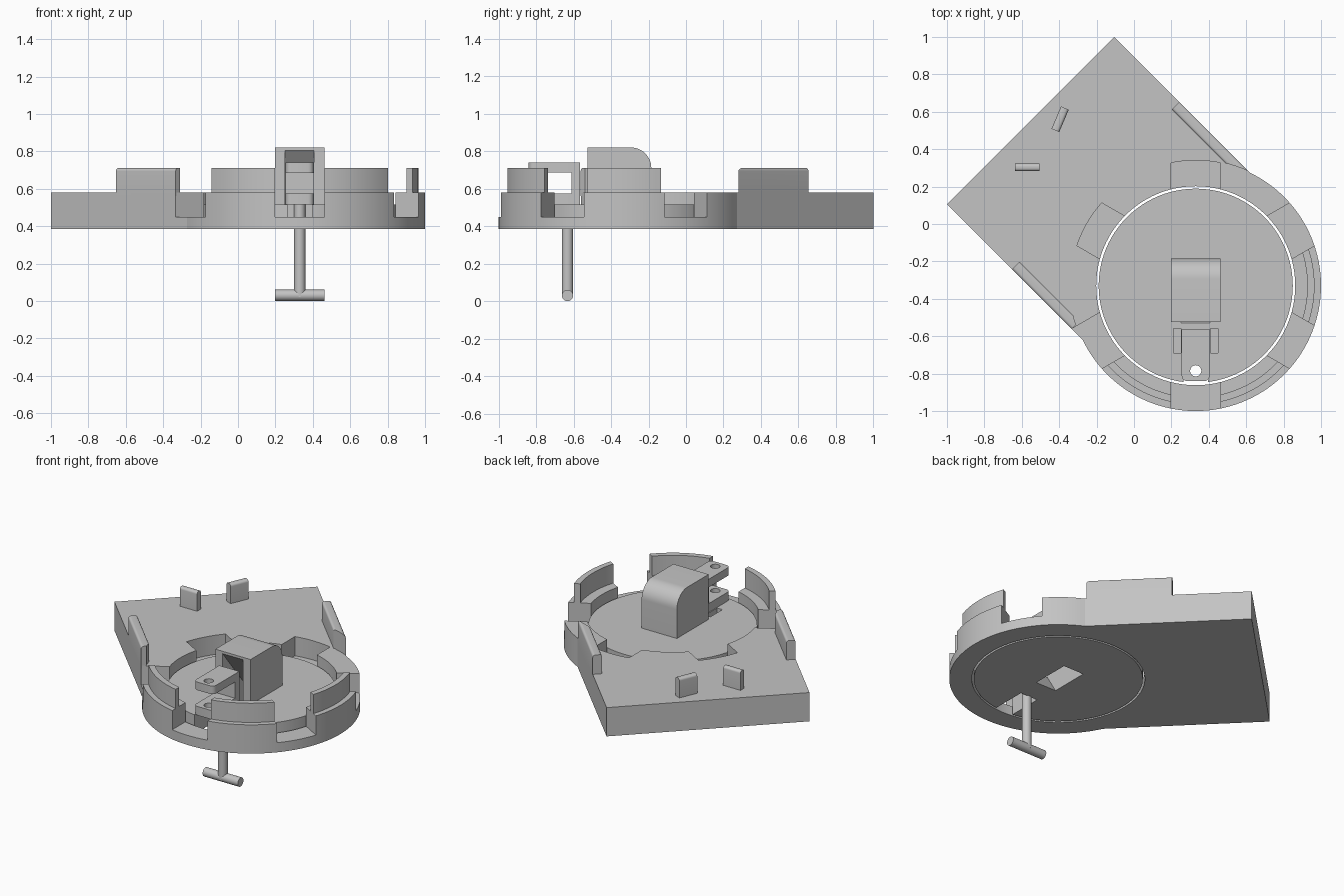
import bpy, bmesh, math
from math import sin, cos, asin, radians, pi
from mathutils import Matrix, Vector

cube = bpy.data.objects.get("Cube")
if cube:
    bpy.data.objects.remove(cube, do_unlink=True)

CX, CY = 0.33, -0.33             # centre of the round socket
BOTTOM, FLOOR, DECK, TOP = 0.385, 0.45, 0.58, 0.71
DISC_TOP = 0.515
R_OUT, R_IN, R_DISC = 0.67, 0.532, 0.519
HALF = 0.132                     # half width of the slots
W, LENGTH = 0.633, 1.248         # half width and reach of the deck

grey = bpy.data.materials.new("plain grey")
grey.use_nodes = True
grey.diffuse_color = (0.55, 0.55, 0.55, 1)
grey.node_tree.nodes["Principled BSDF"].inputs["Base Color"].default_value = (0.55, 0.55, 0.55, 1)


def prism(name, outline, lo, hi, axis="z"):
    """Extrude an outline along z, or a (y, z) outline along x."""
    place = (lambda p, h: (p[0], p[1], h)) if axis == "z" else (lambda p, h: (h, p[0], p[1]))
    bm = bmesh.new()
    face = bm.faces.new([bm.verts.new(place(p, lo)) for p in outline])
    out = bmesh.ops.extrude_face_region(bm, geom=[face])
    shift = Vector(place((0, 0), hi - lo))
    bmesh.ops.translate(bm, vec=shift, verts=[v for v in out["geom"] if isinstance(v, bmesh.types.BMVert)])
    bmesh.ops.recalc_face_normals(bm, faces=bm.faces)
    mesh = bpy.data.meshes.new(name)
    bm.to_mesh(mesh)
    bm.free()
    mesh.materials.append(grey)
    obj = bpy.data.objects.new(name, mesh)
    bpy.context.collection.objects.link(obj)
    return obj


def box(name, x0, x1, y0, y1, z0, z1):
    return prism(name, [(x0, y0), (x1, y0), (x1, y1), (x0, y1)], z0, z1)


def arc(x, y, r, a0=0, a1=2 * pi, n=96, closed=True):
    steps = n if closed else n - 1
    return [(x + r * cos(a0 + (a1 - a0) * i / steps), y + r * sin(a0 + (a1 - a0) * i / steps))
            for i in range(n)]


def disc(name, x, y, r, z0, z1, n=96):
    return prism(name, arc(x, y, r, n=n), z0, z1)


def boolean(obj, tool, kind="DIFFERENCE"):
    mod = obj.modifiers.new(kind.lower(), "BOOLEAN")
    mod.operation, mod.object, mod.solver = kind, tool, "EXACT"
    bpy.context.view_layer.update()
    mesh = bpy.data.meshes.new_from_object(obj.evaluated_get(bpy.context.evaluated_depsgraph_get()))
    obj.modifiers.clear()
    obj.data = mesh
    bpy.data.objects.remove(tool, do_unlink=True)


def smooth(obj, degrees=25):
    bpy.ops.object.select_all(action="DESELECT")
    obj.select_set(True)
    bpy.context.view_layer.objects.active = obj
    bpy.ops.object.shade_smooth_by_angle(angle=radians(degrees))


def turned(points, angle, ox=CX, oy=CY):
    c, s = cos(angle), sin(angle)
    return [(ox + u * c - v * s, oy + u * s + v * c) for u, v in points]


# Base: round socket running into a square deck, as one outline
a = asin(W / R_OUT)
outline = arc(0, 0, R_OUT, a, 2 * pi - a, 80, closed=False) + [(LENGTH, -W), (LENGTH, W)]
base = prism("base_body", turned(outline, radians(135)), BOTTOM, DECK)
boolean(base, disc("bore", CX, CY, R_IN, 0.2, 0.9))
for deg in range(30, 390, 60):
    if deg in (90, 150):         # slots closed off by the deck
        a = asin(HALF / R_OUT)
        end = arc(0, 0, R_OUT, -a, a, 12, closed=False)
    else:
        end = [(0.8, -HALF), (0.8, HALF)]
    pts = [(0.4, -HALF)] + end + [(0.4, HALF)]
    boolean(base, prism("slot", turned(pts, radians(deg)), FLOOR, 0.9))
smooth(base, 9)

# Raised lips between the outer slots
R0, R1 = 0.597, 0.635
for deg, side in ((0, "left"), (240, "front_right"), (300, "front_left")):
    h0, h1 = (radians(30) - asin(HALF / r) for r in (R0, R1))
    pts = arc(0, 0, R1, -h1, h1, 16, closed=False) + arc(0, 0, R0, h0, -h0, 16, closed=False)
    smooth(prism("lip_" + side, turned(pts, radians(deg)), DECK - 0.02, TOP))


# Upright guides with rounded top edges
def guide(name, length, thick, angle, x, y):
    r, t = 0.016, thick / 2
    section = [(-t, DECK - 0.02), (t, DECK - 0.02)]
    section += arc(t - r, TOP - r, r, 0, pi / 2, 6, closed=False)
    section += arc(r - t, TOP - r, r, pi / 2, pi, 6, closed=False)
    obj = prism(name, section, -length / 2, length / 2, "x")
    obj.data.transform(Matrix.Translation((x, y, 0)) @ Matrix.Rotation(angle, 4, "Z"))
    return obj


THICK = 0.058
for name, start, side in (("left", 0.2, -1), ("right", 0.305, 1)):
    stop = 0.757
    spot = turned([((start + stop) / 2, side * (W - THICK / 2))], radians(135))[0]
    fence = guide("side_fence_" + name, stop - start, THICK, radians(135), *spot)
    # the inner end follows the round socket
    boolean(fence, disc("socket_clearance", CX, CY, R_OUT + 0.004, 0.5, 0.9))
    smooth(fence)
smooth(guide("deck_peg_side", 0.13, 0.04, 0, -0.57, 0.303))
smooth(guide("deck_peg_back", 0.13, 0.045, radians(67), -0.395, 0.56))

# Turning disc with the central housing
turntable = disc("turntable", CX, CY, R_DISC, BOTTOM, DISC_TOP)
x0, x1 = CX - HALF, CX + HALF
profile = [(-0.525, DISC_TOP - 0.03), (-0.185, DISC_TOP - 0.03)]
profile += arc(-0.295, 0.71, 0.11, 0, pi / 2, 14, closed=False) + [(-0.525, 0.82)]
boolean(turntable, prism("housing", profile, x0, x1, "x"), "UNION")
# Slanted chute from the front of the housing down through the disc
chute = [(-0.535, 0.525), (-0.535, 0.816), (-0.185, 0.385), (-0.18, 0.37), (-0.45, 0.37), (-0.45, 0.385)]
boolean(turntable, prism("chute", chute, 0.252, 0.406, "x"))
# Opening under the latch, with a groove on either side
boolean(turntable, box("opening", 0.265, 0.395, -0.9, -0.61, 0.3, 0.6))
for a, b in ((0.21, 0.25), (0.41, 0.45)):
    boolean(turntable, box("groove", a, b, -0.69, -0.56, FLOOR, 0.6))
smooth(turntable)

# Latch: post and two drilled arms
box("latch_post", 0.255, 0.405, -0.61, -0.565, DISC_TOP - 0.01, 0.74)
for name, z0, z1 in (("lower", DISC_TOP, 0.575), ("upper", 0.685, 0.74)):
    r = 0.03
    pts = [(0.405, -0.57), (0.255, -0.57)]
    pts += arc(0.255 + r, -0.84 + r, r, pi, 1.5 * pi, 6, closed=False)
    pts += arc(0.405 - r, -0.84 + r, r, 1.5 * pi, 2 * pi, 6, closed=False)
    arm = prism("latch_arm_" + name, pts, z0, z1)
    boolean(arm, disc("pin_hole", CX, -0.785, 0.03, 0.4, 0.9, 24))
    smooth(arm)

# Hanging T handle
smooth(disc("handle_rod", CX, -0.632, 0.03, 0.02, DISC_TOP + 0.01, 24))
smooth(prism("handle_bar", arc(-0.632, 0.03, 0.03, n=24), x0, x1, "x"))
